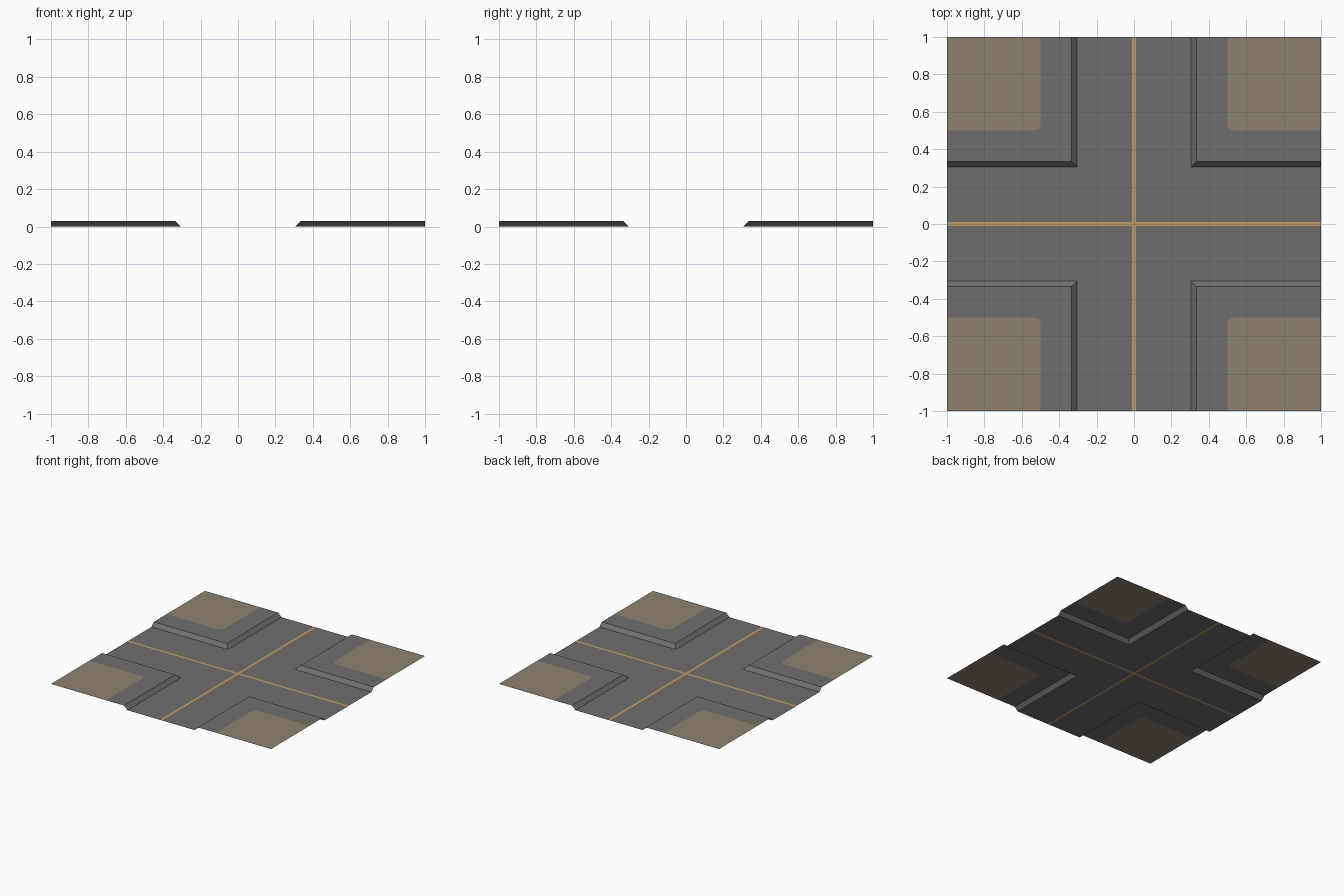
import bpy, bmesh, math

if "Cube" in bpy.data.objects:
    bpy.data.objects.remove(bpy.data.objects["Cube"])

def material(name, rgb):
    m = bpy.data.materials.new(name)
    m.diffuse_color = (*rgb, 1.0)
    m.use_nodes = True
    m.node_tree.nodes["Principled BSDF"].inputs["Base Color"].default_value = m.diffuse_color
    return m

ASPHALT = material("asphalt grey", (0.160, 0.157, 0.153))
DIRT = material("dirt tan", (0.270, 0.225, 0.163))
LINE = material("line ochre", (0.53, 0.33, 0.14))

EDGE, FOOT, TOP, HEIGHT = 1.0, 0.305, 0.335, 0.03   # tile edge, curb foot, curb top, kerb height
PLOT, RADIUS, STRIPE = 0.5, 0.035, 0.01             # dirt plot start, its corner radius, half line width

def make(name, polys, mats, up=True):
    """polys: list of (points, material index); all faces are turned upward."""
    bm = bmesh.new()
    for pts, mi in polys:
        f = bm.faces.new([bm.verts.new(p) for p in pts])
        f.normal_update()
        if f.normal.z < 0:
            f.normal_flip()
        f.material_index = mi
    bmesh.ops.remove_doubles(bm, verts=bm.verts, dist=1e-5)
    me = bpy.data.meshes.new(name)
    bm.to_mesh(me)
    bm.free()
    for m in mats:
        me.materials.append(m)
    ob = bpy.data.objects.new(name, me)
    bpy.context.collection.objects.link(ob)
    return ob

# Crossing road: a grid without its corners, centre strips coloured as lines
cuts = [-EDGE, -FOOT, -STRIPE, STRIPE, FOOT, EDGE]
road = []
for i in range(5):
    for j in range(5):
        if i in (0, 4) and j in (0, 4):
            continue
        x0, x1, y0, y1 = cuts[i], cuts[i + 1], cuts[j], cuts[j + 1]
        pts = [(x0, y0, 0), (x1, y0, 0), (x1, y1, 0), (x0, y1, 0)]
        road.append((pts, 1 if i == 2 or j == 2 else 0))
make("road", road, [ASPHALT, LINE])

# Rounded inner border of the dirt plot, from the tile's x edge to its y edge
c = PLOT + RADIUS
border = [(EDGE, PLOT)]
border += [(c + RADIUS * math.cos(a), c + RADIUS * math.sin(a))
           for a in (math.radians(270 - 15 * k) for k in range(7))]
border += [(PLOT, EDGE)]

# Four raised corners: bevelled kerbs, pavement and dirt plot
for sx, xn in ((1, "right"), (-1, "left")):
    for sy, yn in ((1, "back"), (-1, "front")):
        def at(x, y, z=HEIGHT):
            return (sx * x, sy * y, z)
        tag = f"{yn}_{xn}"
        make("curb_" + tag, [
            ([at(FOOT, FOOT, 0), at(EDGE, FOOT, 0), at(EDGE, TOP), at(TOP, TOP)], 0),
            ([at(FOOT, FOOT, 0), at(FOOT, EDGE, 0), at(TOP, EDGE), at(TOP, TOP)], 0),
        ], [ASPHALT])
        mid = len(border) // 2
        make("pavement_" + tag, [
            ([at(TOP, TOP), at(EDGE, TOP)] + [at(*p) for p in border[:mid + 1]], 0),
            ([at(TOP, TOP)] + [at(*p) for p in border[mid:]] + [at(TOP, EDGE)], 0),
        ], [ASPHALT])
        make("dirt_plot_" + tag, [([at(EDGE, EDGE)] + [at(*p) for p in reversed(border)], 0)], [DIRT])
